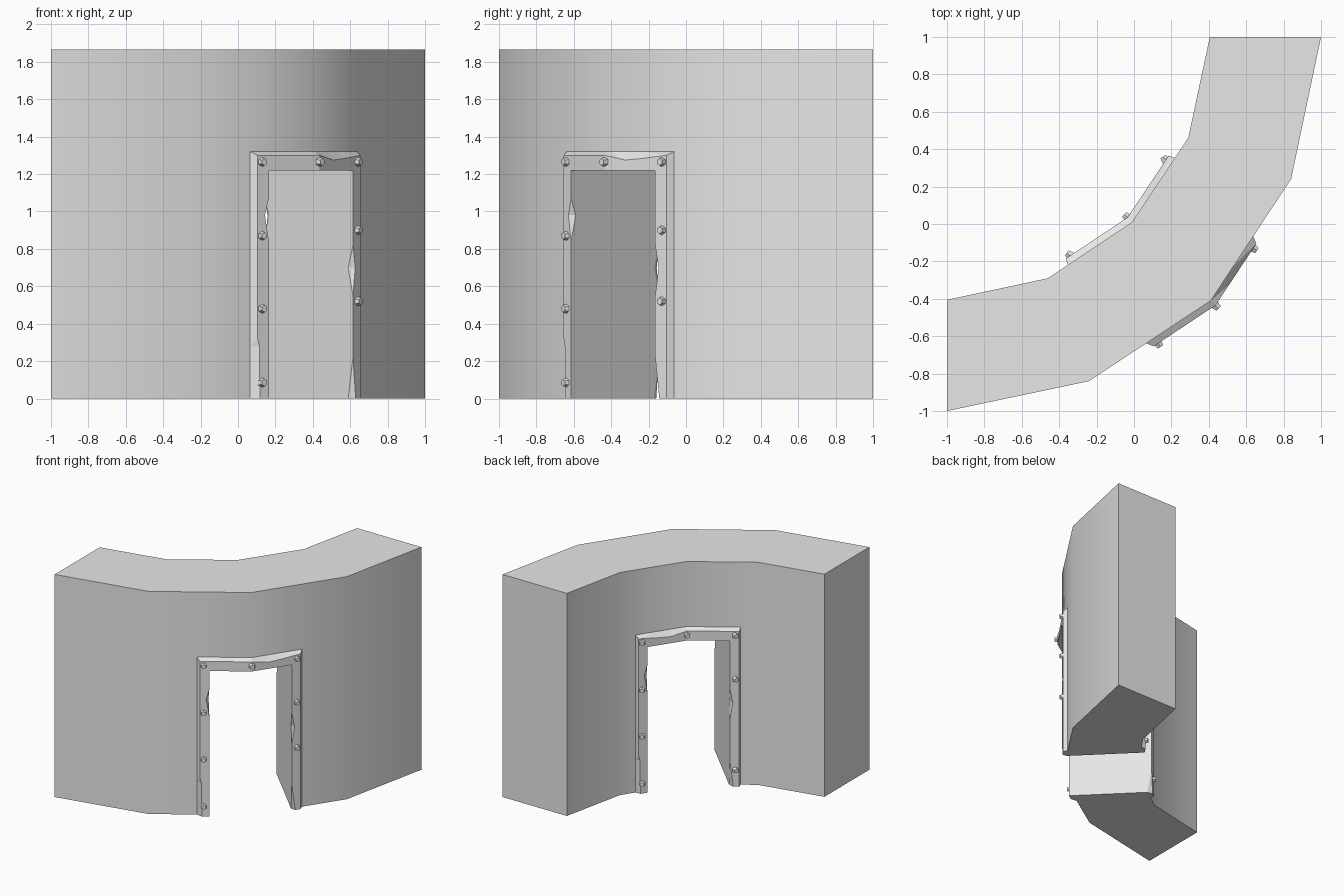
import bpy
import bmesh
from math import radians
from mathutils import Matrix, Vector

cube = bpy.data.objects.get("Cube")
if cube:
    bpy.data.objects.remove(cube, do_unlink=True)

TURN = Matrix.Rotation(radians(45), 4, 'Z')   # doorway faces the front right corner
HEIGHT, DOOR_TOP, DOOR_HALF = 1.865, 1.22, 0.318
TRIM_TOP, TRIM_HALF, TRIM_DEPTH = 1.32, 0.405, 0.036

concrete = bpy.data.materials.new("light_grey")
concrete.use_nodes = True
concrete.diffuse_color = (0.8, 0.8, 0.8, 1)
concrete.node_tree.nodes["Principled BSDF"].inputs["Base Color"].default_value = (0.8, 0.8, 0.8, 1)


def finish(name, bm):
    """Turn the mesh into place and make it an object."""
    bmesh.ops.recalc_face_normals(bm, faces=bm.faces)
    bm.transform(TURN)
    mesh = bpy.data.meshes.new(name)
    bm.to_mesh(mesh)
    bm.free()
    mesh.materials.append(concrete)
    obj = bpy.data.objects.new(name, mesh)
    bpy.context.collection.objects.link(obj)
    return obj


def wall_y(front, x, out=0.0):
    """Depth of the middle wall faces at x, pushed outwards by out."""
    if front:
        return -0.58 + 0.204 * abs(x) - out
    return 0.014 + 0.2 * abs(x) + out


# Curved wall with a doorway
def wall_profile(front):
    far, bend = ((1.414, 0.0), (0.764, -0.424)) if front else ((0.993, 0.42), (0.53, 0.12))
    half = [far, bend, (DOOR_HALF, wall_y(front, DOOR_HALF))]
    return [(-x, y) for x, y in half] + [(0, wall_y(front, 0))] + half[::-1]


bm = bmesh.new()
grid = [[[bm.verts.new((x, y, z)) for z in (0, DOOR_TOP, HEIGHT)]
         for x, y in wall_profile(front)] for front in (True, False)]
outer, inner = grid
last = len(outer) - 1
for i in range(last):
    in_door = i in (2, 3)
    for side in grid:
        for k in range(1 if in_door else 0, 2):
            bm.faces.new((side[i][k], side[i + 1][k], side[i + 1][k + 1], side[i][k + 1]))
    for k in (2, 1 if in_door else 0):
        bm.faces.new((outer[i][k], outer[i + 1][k], inner[i + 1][k], inner[i][k]))
for i, levels in ((0, 2), (2, 1), (4, 1), (last, 2)):   # wall ends and door jambs
    for k in range(levels):
        bm.faces.new((outer[i][k], inner[i][k], inner[i][k + 1], outer[i][k + 1]))
wall = finish("curved_wall", bm)
bpy.context.view_layer.objects.active = wall
wall.select_set(True)
bpy.ops.object.shade_smooth_by_angle(angle=radians(30))
wall.select_set(False)


# Chipped door trim: each station gives position, chip on the inner edge, bevel on the outer edge
def door_trim(name, front, left, top, right):
    stations = []
    for sign, chips in ((-1, left), (0, top), (1, right[::-1])):
        for pos, chip, bevel in chips:
            if sign:
                stations.append((sign * DOOR_HALF, pos, sign * TRIM_HALF, pos, chip, bevel))
            else:
                stations.append((pos, DOOR_TOP, pos, TRIM_TOP, chip, bevel))
        if sign < 1:
            s = -1 if sign < 0 else 1
            stations.append((s * DOOR_HALF, DOOR_TOP, s * TRIM_HALF, TRIM_TOP, 0, 0.2))
    bm = bmesh.new()
    rings = []
    for xi, zi, xo, zo, chip, bevel in stations:
        ring = []
        for t, out in ((0, 0), (chip, TRIM_DEPTH), (1 - bevel, TRIM_DEPTH), (1, 0)):
            x, z = xi + (xo - xi) * t, zi + (zo - zi) * t
            ring.append(bm.verts.new((x, wall_y(front, x, out), z)))
        rings.append(ring)
    for a, b in zip(rings, rings[1:]):
        for k in range(4):
            n = (k + 1) % 4
            bm.faces.new((a[k], a[n], b[n], b[k]))
    bm.faces.new(rings[0])
    bm.faces.new(rings[-1])
    bmesh.ops.triangulate(bm, faces=[f for f in bm.faces])
    finish(name, bm)


chip_high = [(0, 0, 0.36), (0.28, 0, 0.32), (0.32, 0, 0.2), (0.84, 0, 0.2), (0.98, 0.28, 0.2), (1.07, 0, 0.2)]
chip_low = [(0, 0.3, 0.2), (0.22, 0, 0.2), (0.55, 0, 0.2), (0.7, 0.25, 0.2), (0.82, 0, 0.2)]
chip_top = [(0, 0, 0.2), (0.13, 0, 0.45), (0.22, 0, 0.38)]
door_trim("front_door_trim", True, chip_high, chip_top, chip_low)
door_trim("back_door_trim", False, chip_low, chip_top, chip_high)


# Bolt heads along the trim
def bolt(name, front, x, z):
    slope = 0.2 * ((x > 0) - (x < 0))
    normal = Vector((slope, -1 if front else 1, 0)).normalized()
    spot = Vector((x, wall_y(front, x, TRIM_DEPTH), z)) + normal * 0.008
    bm = bmesh.new()
    bmesh.ops.create_cone(bm, cap_ends=True, segments=6, radius1=0.027, radius2=0.019, depth=0.03,
                          matrix=Matrix.Translation(spot) @ normal.to_track_quat('Z', 'Y').to_matrix().to_4x4())
    finish(name, bm)


full_column = (0.085, 0.48, 0.87, 1.265)
columns = {("front", -1): full_column, ("front", 1): (0.52, 0.9, 1.265),
           ("back", 1): full_column, ("back", -1): (0.14, 0.9, 1.265)}
for (face, sign), heights in columns.items():
    for n, z in enumerate(heights):
        bolt(f"{face}_{'left' if sign > 0 else 'right'}_bolt_{n + 1}", face == "front", sign * 0.36, z)
for face in ("front", "back"):
    bolt(f"{face}_top_bolt", face == "front", 0, 1.265)
